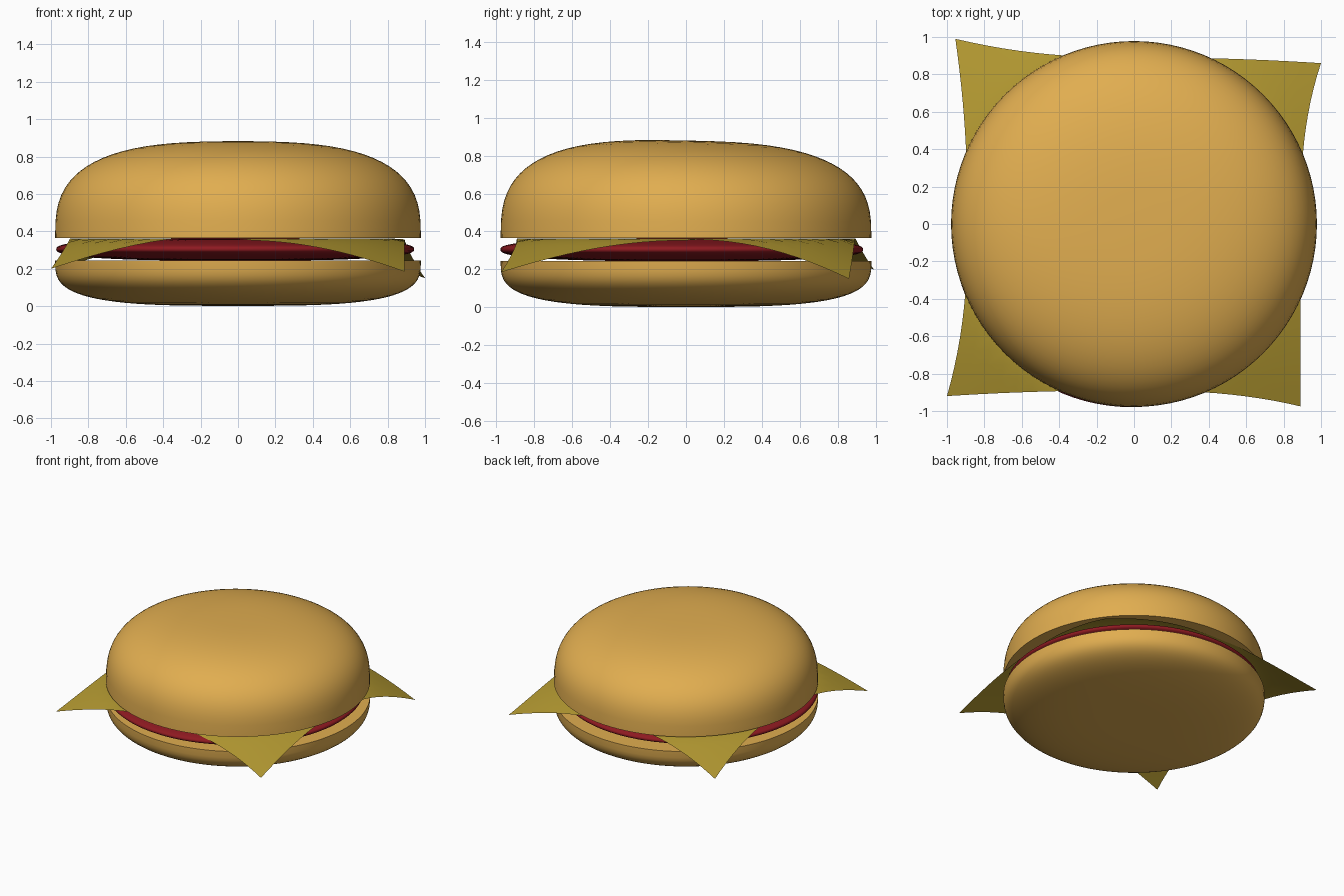
import bpy, bmesh
from math import sin, cos, pi, hypot

if "Cube" in bpy.data.objects:
    bpy.data.objects.remove(bpy.data.objects["Cube"])

def material(name, color):
    m = bpy.data.materials.new(name)
    m.diffuse_color = (*color, 1)
    m.use_nodes = True
    m.node_tree.nodes["Principled BSDF"].inputs["Base Color"].default_value = m.diffuse_color
    return m

BUN = material("toasted_bun", (0.75, 0.42, 0.08))
RED = material("red_patty", (0.27, 0.010, 0.015))
CHEESE = material("cheese_yellow", (0.44, 0.31, 0.03))

def finish(name, bm, mat, angle):
    bmesh.ops.recalc_face_normals(bm, faces=bm.faces)
    me = bpy.data.meshes.new(name)
    bm.to_mesh(me)
    bm.free()
    ob = bpy.data.objects.new(name, me)
    bpy.context.collection.objects.link(ob)
    me.materials.append(mat)
    bpy.ops.object.select_all(action='DESELECT')
    ob.select_set(True)
    bpy.context.view_layer.objects.active = ob
    bpy.ops.object.shade_smooth_by_angle(angle=angle)
    return ob

def dome_profile(radius, z0, height, n, steps=20):
    """Superellipse quarter from rim (z0) to the axis (z0 + height)."""
    pts = []
    for i in range(steps + 1):
        a = pi / 2 * i / steps
        c, s = max(cos(a), 0), sin(a)
        pts.append((radius * c ** (2 / n) if i < steps else 0, z0 + height * s ** (2 / n)))
    return pts

def lathe(name, profile, mat, center=(0, 0), tilt=0, segments=96):
    bm = bmesh.new()
    verts = [bm.verts.new((r, 0, z)) for r, z in profile]
    edges = [bm.edges.new(p) for p in zip(verts, verts[1:])]
    bmesh.ops.spin(bm, geom=verts + edges, axis=(0, 0, 1), cent=(0, 0, 0),
                   angle=2 * pi, steps=segments)
    bmesh.ops.remove_doubles(bm, verts=bm.verts, dist=0.0002)
    z0 = min(v.co.z for v in bm.verts)
    for v in bm.verts:
        v.co.z -= tilt * v.co.y * (v.co.z - z0)
        v.co.x += center[0]
        v.co.y += center[1]
    return finish(name, bm, mat, 0.7)

# Buns: flat cut face plus rounded dome
lathe("bottom_bun", [(0, 0.245)] + dome_profile(0.978, 0.245, -0.243, 3.3), BUN)
lathe("top_bun", [(0, 0.365)] + dome_profile(0.978, 0.365, 0.515, 2.9), BUN, tilt=0.04)

# Patty: rounded disc, slightly off centre
upper = dome_profile(0.957, 0.305, 0.06, 2.6)
lower = dome_profile(0.957, 0.305, -0.062, 2.6)
lathe("patty", upper[::-1] + lower[1:], RED, center=(-0.015, -0.022))

# Cheese slice: square sheet whose corners are pulled out and droop
# each corner: x sign, y sign -> tip x, tip y, tip z, radius where the droop starts
CORNERS = {(-1, -1): (-1.0, -0.92, 0.20, 0.95), (1, -1): (0.89, -0.975, 0.185, 0.86),
           (1, 1): (1.0, 0.86, 0.15, 0.88), (-1, 1): (-0.955, 0.99, 0.20, 0.93)}
HALF = 0.89
bm = bmesh.new()
bmesh.ops.create_grid(bm, x_segments=24, y_segments=24, size=HALF)
for v in bm.verts:
    x, y = v.co.x, v.co.y
    key = (1 if x > 0 else -1, 1 if y > 0 else -1)
    tx, ty, tz, start = CORNERS[key]
    pull = (abs(x * y) / HALF ** 2) ** 2.5
    v.co.x += (tx - key[0] * HALF) * pull
    v.co.y += (ty - key[1] * HALF) * pull
    r, r_tip = hypot(v.co.x, v.co.y), hypot(tx, ty)
    t = max(0, (r - start) / (r_tip - start))
    v.co.z = 0.362 - (0.362 - tz) * t ** 1.1
finish("cheese_slice", bm, CHEESE, 1.0)
